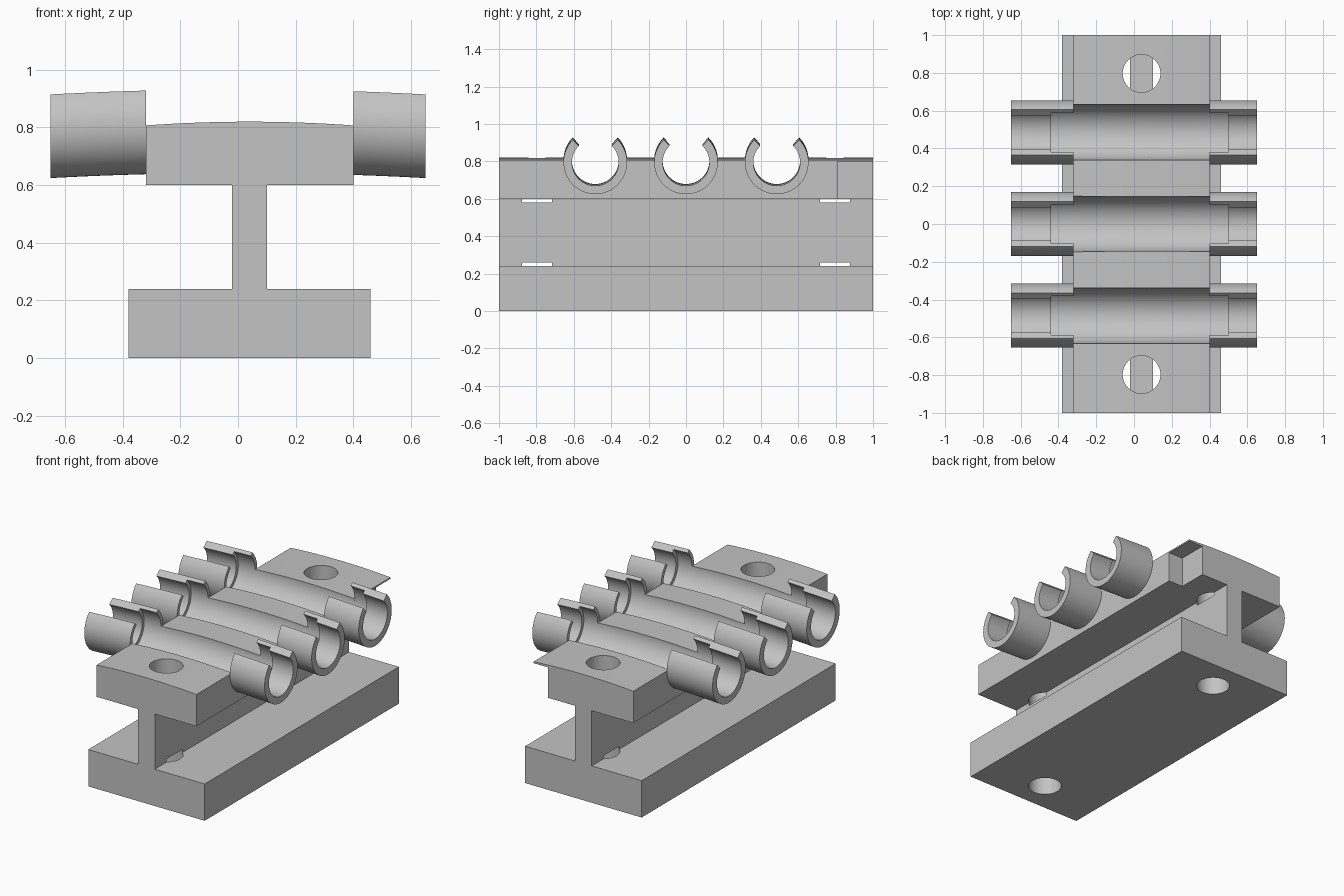
import bpy, bmesh
from math import sin, cos, pi, radians

if "Cube" in bpy.data.objects:
    bpy.data.objects.remove(bpy.data.objects["Cube"], do_unlink=True)

grey = bpy.data.materials.new("plain grey")
grey.use_nodes = True
colour = (0.55, 0.55, 0.55, 1)
grey.diffuse_color = colour
grey.node_tree.nodes["Principled BSDF"].inputs["Base Color"].default_value = colour

MID = 0.04                    # centre line of the beam
LEFT, RIGHT = -0.32, 0.40     # sides of the upper flange
PITCH = 0.485                 # spacing of the tube clips
OUTER, SEAT, BORE = 0.17, 0.147, 0.125
STEPS = 48


def new_object(name, bm):
    bmesh.ops.remove_doubles(bm, verts=bm.verts, dist=1e-5)
    bmesh.ops.recalc_face_normals(bm, faces=bm.faces)
    mesh = bpy.data.meshes.new(name)
    bm.to_mesh(mesh)
    bm.free()
    mesh.materials.append(grey)
    obj = bpy.data.objects.new(name, mesh)
    bpy.context.collection.objects.link(obj)
    return obj


def loft(name, rings):
    """Skin a row of closed rings and cap both ends."""
    bm = bmesh.new()
    rows = [[bm.verts.new(p) for p in ring] for ring in rings]
    n = len(rows[0])
    for a, b in zip(rows, rows[1:]):
        for i in range(n):
            j = (i + 1) % n
            bm.faces.new((a[i], a[j], b[j], b[i]))
    bm.faces.new(rows[0])
    bm.faces.new(rows[-1])
    return new_object(name, bm)


def axis_z(x):
    """Height of the gently arched tube axis."""
    return 0.812 - x * x / 24


def span(a, b, n):
    return [a + (b - a) * i / n for i in range(n + 1)]


def activate(obj):
    bpy.ops.object.select_all(action='DESELECT')
    obj.select_set(True)
    bpy.context.view_layer.objects.active = obj


def cut(target, cutter):
    cutter.hide_render = True
    mod = target.modifiers.new("cut", 'BOOLEAN')
    mod.operation, mod.solver, mod.object = 'DIFFERENCE', 'EXACT', cutter
    activate(target)
    bpy.ops.object.modifier_apply(modifier=mod.name)
    bpy.data.objects.remove(cutter, do_unlink=True)


def box(name, x, y, z):
    return loft(name, [[(x[0], v, z[0]), (x[1], v, z[0]),
                        (x[1], v, z[1]), (x[0], v, z[1])] for v in y])


def cylinder(name, x, y, z, r):
    angles = [2 * pi * i / STEPS for i in range(STEPS)]
    return loft(name, [[(x + r * cos(a), y + r * sin(a), h) for a in angles] for h in z])


# I-beam with an arched top
profile = [(-0.02, 0.24), (-0.38, 0.24), (-0.38, 0), (0.46, 0), (0.46, 0.24),
           (0.10, 0.24), (0.10, 0.6), (RIGHT, 0.6)]
profile += [(x, 0.82 - (x - MID) ** 2 / 10) for x in span(RIGHT, LEFT, 16)]
profile += [(LEFT, 0.6), (-0.02, 0.6)]
beam = loft("beam", [[(x, y, z) for x, z in profile] for y in (-1, 1)])

# Screw holes through both flanges, biting slightly into the web
for y in (-0.797, 0.797):
    for z in ((-0.1, 0.26), (0.58, 1)):
        cut(beam, cylinder("hole_cutter", MID, y, z, 0.1))

# Pocket under the rear corner, leaving a thin skin on top
cut(beam, box("pocket_cutter", (0.295, 0.5), (0.81, 1.1), (0.5, 0.798)))

# Arched tube seats across the upper flange
turn = [2 * pi * i / STEPS for i in range(STEPS)]
for k in (-1, 0, 1):
    cut(beam, loft("seat_cutter", [
        [(x, k * PITCH + SEAT * cos(a), axis_z(x) + SEAT * sin(a)) for a in turn]
        for x in span(-0.45, 0.5, 20)]))


# Open C-shaped clip arms with a stepped bore
def clip(name, y, end, step, inner):
    stations = [(x, BORE) for x in span(end, step, 5)]
    stations += [(x, SEAT) for x in span(step, inner, 3)]
    sweep = [radians(a) for a in span(135, 405, STEPS)]
    rings = []
    for x, r in stations:
        section = [(OUTER, a) for a in sweep] + [(r, a) for a in reversed(sweep)]
        rings.append([(x, y + q * cos(a), axis_z(x) + q * sin(a)) for q, a in section])
    return loft(name, rings)


parts = [beam]
for k, place in ((-1, "front"), (0, "middle"), (1, "rear")):
    parts.append(clip(place + "_right_clip", k * PITCH, -0.65, -0.44, LEFT))
    parts.append(clip(place + "_left_clip", k * PITCH, 0.65, 0.50, RIGHT))

for part in parts:
    activate(part)
    bpy.ops.object.shade_smooth_by_angle(angle=radians(30))
